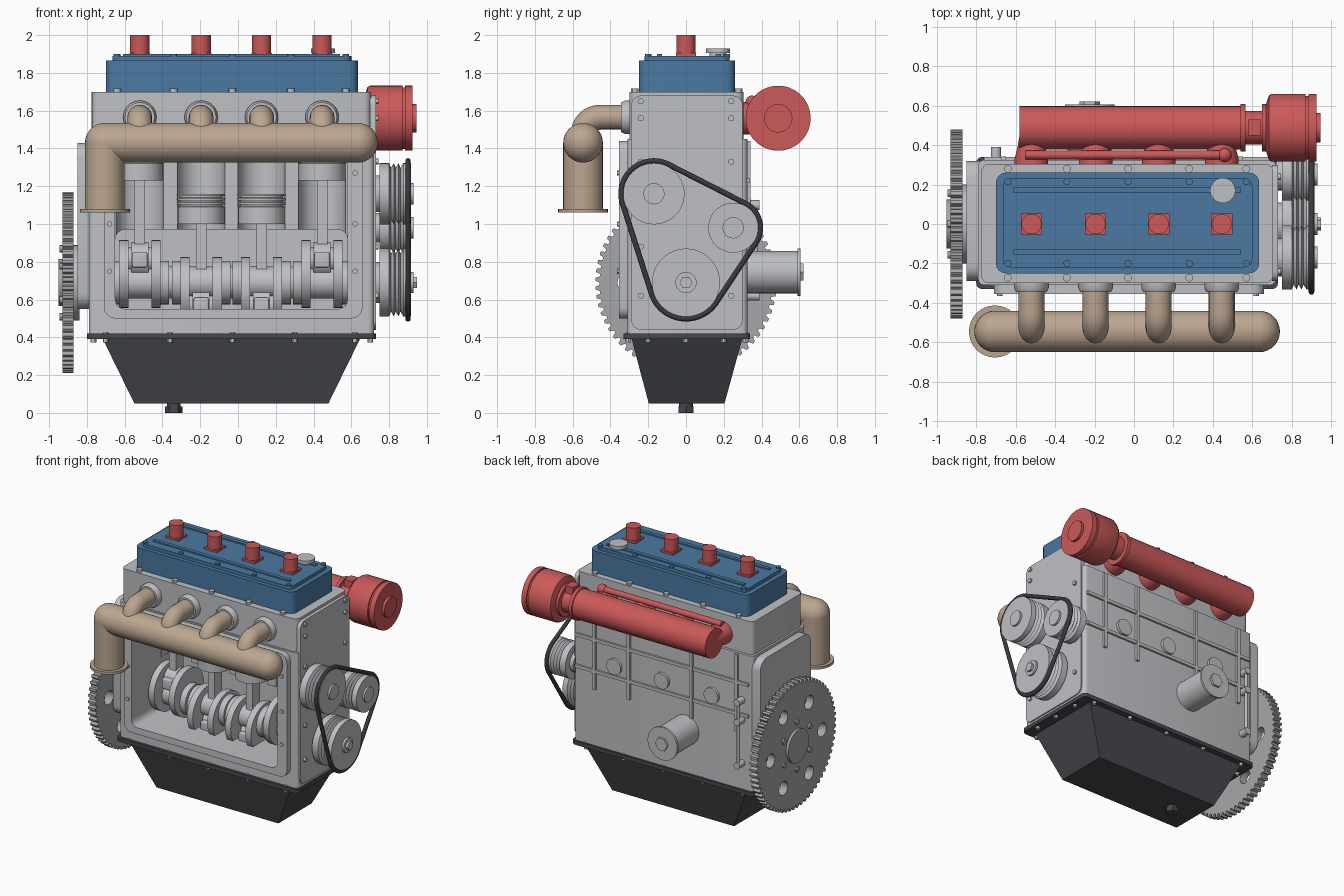
import bpy, bmesh
from math import sin, cos, pi, tau
from mathutils import Vector
from mathutils.geometry import convex_hull_2d

cube = bpy.data.objects.get("Cube")
if cube:
    bpy.data.objects.remove(cube)


def material(name, *rgb):
    m = bpy.data.materials.new(name)
    m.use_nodes = True
    m.diffuse_color = (*rgb, 1)
    bsdf = next(n for n in m.node_tree.nodes if n.type == 'BSDF_PRINCIPLED')
    bsdf.inputs["Base Color"].default_value = (*rgb, 1)
    return m


GREY = material("cast grey", .52, .53, .55)
STEEL = material("gear steel", .38, .39, .4)
RED = material("intake red", .6, .1, .1)
BLUE = material("cover blue", .07, .19, .36)
TAN = material("exhaust tan", .5, .38, .28)
DARK = material("sump charcoal", .06, .064, .072)
BELT = material("belt black", .04, .042, .048)


def finish(name, bm, mat):
    bmesh.ops.recalc_face_normals(bm, faces=bm.faces)
    mesh = bpy.data.meshes.new(name)
    bm.to_mesh(mesh)
    bm.free()
    mesh.materials.append(mat)
    ob = bpy.data.objects.new(name, mesh)
    bpy.context.collection.objects.link(ob)
    return ob


def box(name, mat, xs, ys, zs, rnd=0, axis=None):
    """Box from ranges; rnd rounds the edges along one axis, or all edges."""
    bm = bmesh.new()
    bmesh.ops.create_cube(bm, size=1)
    for v in bm.verts:
        v.co = [(a + b) / 2 + c * (b - a) for c, (a, b) in zip(v.co, (xs, ys, zs))]
    if rnd:
        edges = bm.edges[:]
        if axis is not None:
            edges = [e for e in edges if abs((e.verts[0].co - e.verts[1].co).normalized()[axis]) > .9]
        bmesh.ops.bevel(bm, geom=edges, offset=rnd, segments=4, profile=.5, affect='EDGES')
    return finish(name, bm, mat)


def lathe(name, mat, axis, centre, profile, sides=40, shape=None):
    """Closed solid of (position, radius) rings along axis 0, 1 or 2."""
    shape = shape or [(cos(tau * i / sides), sin(tau * i / sides)) for i in range(sides)]
    bm = bmesh.new()
    rings = []
    for t, r in profile:
        ring = []
        for a, b in shape:
            co = [centre[0] + r * a, centre[1] + r * b]
            co.insert(axis, t)
            ring.append(bm.verts.new(co))
        rings.append(ring)
    n = len(shape)
    for low, high in zip(rings, rings[1:]):
        for i in range(n):
            j = (i + 1) % n
            bm.faces.new((low[i], low[j], high[j], high[i]))
    bm.faces.new(rings[0])
    bm.faces.new(rings[-1])
    return finish(name, bm, mat)


def rod(name, mat, axis, centre, start, end, r, sides=32):
    return lathe(name, mat, axis, centre, [(start, r), (end, r)], sides)


def ball(name, mat, co, r):
    bm = bmesh.new()
    bmesh.ops.create_uvsphere(bm, u_segments=32, v_segments=16, radius=r)
    bmesh.ops.translate(bm, verts=bm.verts, vec=co)
    return finish(name, bm, mat)


def bake(ob):
    graph = bpy.context.evaluated_depsgraph_get()
    return bpy.data.meshes.new_from_object(ob.evaluated_get(graph))


def tube(name, mat, points, r, cyclic=False):
    cu = bpy.data.curves.new(name, 'CURVE')
    cu.dimensions = '3D'
    cu.bevel_depth, cu.bevel_resolution, cu.use_fill_caps = r, 6, True
    sp = cu.splines.new('POLY')
    sp.points.add(len(points) - 1)
    for p, co in zip(sp.points, points):
        p.co = (*co, 1)
    sp.use_cyclic_u = cyclic
    tmp = bpy.data.objects.new(name + " path", cu)
    bpy.context.collection.objects.link(tmp)
    mesh = bake(tmp)
    bpy.data.objects.remove(tmp)
    mesh.materials.clear()
    mesh.materials.append(mat)
    ob = bpy.data.objects.new(name, mesh)
    bpy.context.collection.objects.link(ob)


def cut(ob, cutter):
    mod = ob.modifiers.new("cut", 'BOOLEAN')
    mod.operation, mod.solver, mod.object = 'DIFFERENCE', 'EXACT', cutter
    mesh = bake(ob)
    ob.modifiers.clear()
    ob.data = mesh
    bpy.data.objects.remove(cutter)


CYL = (-.52, -.195, .125, .445)
BOLTS = (-.64, -.34, -.03, .28, .57)
CRANK = .69

# Block with raised window frame, open crankcase and cut bores
block = box("engine_block", GREY, (-.79, .72), (-.31, .325), (.42, 1.45), .03, 2)
frame = box("window_frame", GREY, (-.71, .66), (-.355, -.3), (.5, 1.44), .06, 1)
for part in (block, frame):
    cut(part, box("crankcase_cutter", GREY, (-.65, .58), (-.5, .22), (.55, .97), .05, 1))
    cut(part, box("bore_window_cutter", GREY, (-.65, .58), (-.5, 0), (.9, 1.4)))
for x in CYL:
    cut(block, rod("bore_cutter", GREY, 2, (x, 0), .9, 1.4, .125))
box("cylinder_head", GREY, (-.775, .705), (-.3, .305), (1.44, 1.7), .04, 2)
box("bell_plate", GREY, (-.85, -.78), (-.29, .32), (.55, 1.43), .08, 0)
box("timing_plate", GREY, (.7, .73), (-.29, .3), (.44, 1.68), .05, 0)
for y in (-.24, .24):
    for z in (.62, .88, 1.33, 1.56, 1.65):
        rod("timing_bolt", GREY, 0, (y, z), .72, .745, .016, 12)
for x in (-.68, .62):
    for z in (.75, 1, 1.27):
        rod("frame_bolt", GREY, 1, (x, z), -.365, -.3, .014, 12)

# Crankshaft, rods and pistons
rod("crank_shaft", GREY, 0, (0, CRANK), -.7, .7, .085)
for x, up in zip(CYL, (1, -1, -1, 1)):
    pin = CRANK + .12 * up
    for side in (-1, 1):
        a = x + side * .085
        rod("crank_web", GREY, 0, (0, CRANK + .045 * up), a - .024, a + .024, .18)
        rod("main_journal", GREY, 0, (0, CRANK), a, a + side * .07, .115)
    rod("crank_pin", GREY, 0, (0, pin), x - .08, x + .08, .065)
    rod("rod_big_end", GREY, 0, (0, pin), x - .045, x + .045, .095)
    box("rod_cap", GREY, (x - .04, x + .04), (-.12, .12), (pin - .04, pin + .04), .01)
    crown = 1.275 + .115 * up
    box("connecting_rod", GREY, (x - .028, x + .028), (-.045, .045), (pin, crown - .08))
    grooves = [(crown - .16, .124), (crown - .07, .124)]
    for k in range(3):
        z = crown - .065 + k * .022
        grooves += [(z, .113), (z + .008, .113), (z + .008, .127), (z + .02, .127)]
    lathe("piston", GREY, 2, (x, 0), grooves)

# Sump with flange and drain plug
box("sump_flange", DARK, (-.8, .73), (-.33, .34), (.39, .42), .03, 2)
sump = box("sump_pan", DARK, (-.72, .65), (-.29, .3), (.05, .4))
for v in sump.data.vertices:
    if v.co.z < .1:
        v.co.x = -.035 + (v.co.x + .035) * .75
        v.co.y *= .68
rod("drain_collar", DARK, 2, (-.34, 0), .025, .06, .036, 24)
rod("drain_plug", DARK, 2, (-.34, 0), 0, .035, .046, 6)
for x in (-.7, -.36, -.03, .3, .62):
    for y in (-.305, .315):
        rod("sump_bolt", GREY, 2, (x, y), .372, .425, .015, 12)
for x in (-.765, .7):
    for y in (-.2, 0, .2):
        rod("sump_end_bolt", GREY, 2, (x, y), .372, .425, .015, 12)

# Valve cover, spark plugs and filler cap
box("valve_cover", BLUE, (-.7, .635), (-.25, .26), (1.7, 1.865), .05, 2)
box("cover_lid", BLUE, (-.665, .6), (-.22, .23), (1.86, 1.89), .04, 2)
for y in (-.14, .17):
    box("cover_rib", BLUE, (-.61, .54), (y - .014, y + .014), (1.88, 1.9))
for x in BOLTS:
    for y in (-.2, .215):
        rod("cover_bolt", BLUE, 2, (x, y), 1.88, 1.9, .018, 12)
    for y in (-.272, .28):
        rod("head_bolt", GREY, 2, (x, y), 1.68, 1.718, .02, 12)
for x in CYL:
    box("plug_base", RED, (x - .054, x + .054), (-.052, .054), (1.88, 1.905))
    rod("plug_cap", RED, 2, (x, 0), 1.89, 2, .051)
lathe("filler_cap", GREY, 2, (.45, .17), [(1.88, .045), (1.905, .045), (1.905, .064), (1.93, .064)])

# Exhaust manifold
PY, PZ = -.545, 1.43
rod("exhaust_log", TAN, 0, (PY, PZ), -.705, .635, .105)
rod("exhaust_downpipe", TAN, 2, (-.705, PY), 1.07, PZ, .105)
rod("exhaust_flange", TAN, 2, (-.705, PY), 1.06, 1.08, .132)
for x in (-.705, .635):
    ball("exhaust_log_end", TAN, (x, PY, PZ), .105)
for x in CYL:
    arc = [(x, -.455 - .09 * sin(pi * i / 16), 1.475 + .09 * cos(pi * i / 16)) for i in range(9)]
    tube("exhaust_runner", TAN, [(x, -.29, 1.565)] + arc + [(x, PY, PZ)], .066)
    lathe("exhaust_port", GREY, 1, (x, 1.565), [(-.29, .088), (-.325, .088), (-.345, .078)])

# Intake tube, filter and fuel rail
IN = (.488, 1.56)
rod("intake_tube", RED, 0, IN, -.58, .55, .11)
lathe("intake_neck", RED, 0, IN, [(.54, .12), (.565, .12), (.565, .085), (.65, .085), (.65, .12), (.675, .12)])
lathe("air_filter", RED, 0, IN, [(.67, .12), (.685, .165), (.7, .172), (.87, .172), (.87, .162),
                                 (.885, .162), (.885, .172), (.925, .172), (.925, .075), (.945, .075)], 48)
box("throttle_box", RED, (.58, .645), (.45, .53), (1.62, 1.69))
for x in CYL:
    lathe("intake_runner", RED, 1, (x, 1.56), [(.3, .085), (.335, .085), (.37, .075), (.45, .06)])
    rod("injector", RED, 2, (x, .35), 1.56, 1.64, .02, 16)
rod("fuel_rail", RED, 0, (.35, 1.645), -.55, .46, .022)
ball("fuel_rail_end", RED, (.46, .35, 1.645), .035)

# Back wall ribs, core plugs, starter and dipstick
for z in (.99, 1.23):
    box("long_rib", GREY, (-.76, .7), (.32, .34), (z - .012, z + .012))
for x in (.54, .25, -.28, -.66):
    box("upright_rib", GREY, (x - .012, x + .012), (.32, .342), (.85, 1.44))
for x in (.37, -.03, -.45):
    rod("core_plug", GREY, 1, (x, 1.07), .31, .345, .06)
lathe("starter", GREY, 1, (-.225, .745), [(.31, .112), (.59, .112), (.59, .125), (.605, .125)])
rod("starter_nut", GREY, 1, (-.225, .745), .6, .622, .052, 6)
tube("dipstick", GREY, [(-.7, .37, .62), (-.7, .37, 1.1)], .011)
for z in (.62, .95, 1.1):
    rod("dipstick_mount", GREY, 1, (-.7, z), .31, .39, .026, 16)

# Flywheel with teeth, holes and hub
gear = []
for i in range(64):
    for step, r in ((0, .458), (.3, .458), (.45, .48), (.8, .48)):
        a = tau * (i + step) / 64
        gear.append((r * cos(a), r * sin(a)))
wheel = lathe("flywheel", STEEL, 0, (0, CRANK), [(-.93, 1), (-.87, 1)], shape=gear)
for i in range(6):
    a = tau * i / 6
    cut(wheel, rod("hole_cutter", STEEL, 0, (.31 * cos(a), CRANK + .31 * sin(a)), -1, -.8, .052))
    a += pi / 6
    rod("flywheel_bolt", STEEL, 0, (.18 * cos(a), CRANK + .18 * sin(a)), -.945, -.92, .02, 12)
rod("flywheel_hub", STEEL, 0, (0, CRANK), -.95, -.84, .125)
rod("flywheel_boss", GREY, 0, (0, CRANK), -.88, -.84, .2)

# Pulleys and belt
PULLEYS = ((0, CRANK, .18), (-.17, 1.16, .162), (.25, .98, .132))
hull = []
for y, z, r in PULLEYS:
    lathe("pulley", GREY, 0, (y, z), [(.72, r * .6), (.75, r * .6), (.75, r), (.8, r), (.81, r * .85), (.825, r),
                                      (.835, r * .85), (.85, r), (.86, r * .85), (.875, r), (.915, r)], 48)
    rod("pulley_hub", GREY, 0, (y, z), .91, .93, .056)
    hull += [Vector((y + (r + .012) * cos(tau * i / 48), z + (r + .012) * sin(tau * i / 48))) for i in range(48)]
rod("crank_nut", GREY, 0, (0, CRANK), .92, .948, .034, 6)
tube("drive_belt", BELT, [(.9, *hull[i]) for i in convex_hull_2d(hull)], .0145, True)

# Shading
for ob in bpy.context.scene.objects:
    ob.select_set(ob.type == 'MESH')
    if ob.type == 'MESH':
        bpy.context.view_layer.objects.active = ob
bpy.ops.object.shade_smooth_by_angle(angle=pi / 6)
